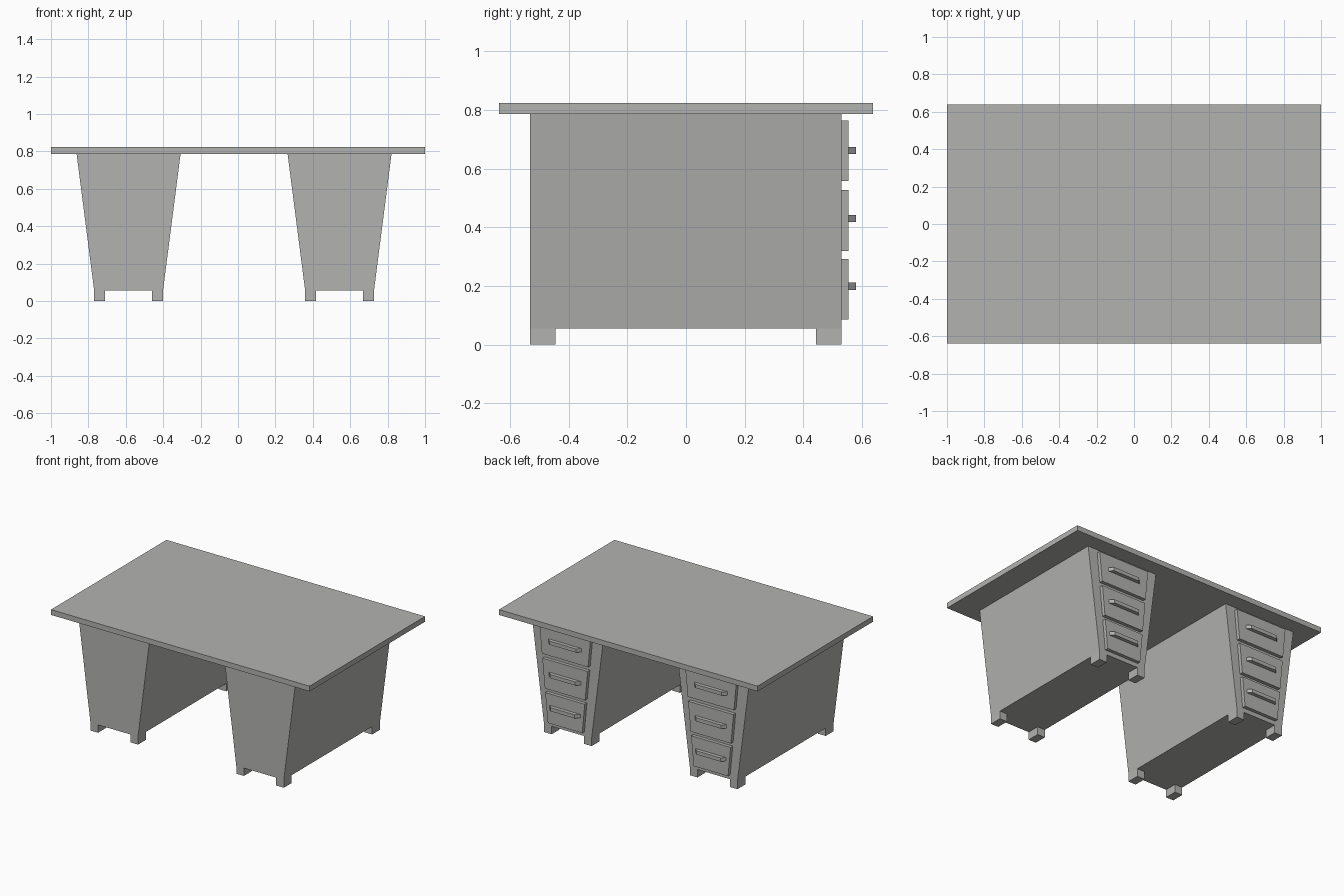
import bpy, bmesh
from mathutils import Vector

if "Cube" in bpy.data.objects:
    bpy.data.objects.remove(bpy.data.objects["Cube"])

TOP_Z, FOOT_Z = 0.787, 0.055
HALF_TOP, HALF_LOW = 0.278, 0.184     # pedestal half widths
Y0, Y1 = -0.532, 0.53                 # pedestal depth
DRAWER_Y, HANDLE_Y = 0.554, 0.58

grey = bpy.data.materials.new("dark_grey")
grey.diffuse_color = (0.45, 0.45, 0.44, 1)
grey.use_nodes = True
grey.node_tree.nodes["Principled BSDF"].inputs["Base Color"].default_value = grey.diffuse_color


def prism(name, pts, direction):
    """Closed solid made by extruding a polygon along a direction."""
    bm = bmesh.new()
    low = [bm.verts.new(p) for p in pts]
    high = [bm.verts.new(Vector(p) + Vector(direction)) for p in pts]
    bm.faces.new(low)
    bm.faces.new(high)
    for i in range(len(pts)):
        j = (i + 1) % len(pts)
        bm.faces.new((low[i], low[j], high[j], high[i]))
    bmesh.ops.recalc_face_normals(bm, faces=bm.faces)
    mesh = bpy.data.meshes.new(name)
    bm.to_mesh(mesh)
    bm.free()
    mesh.materials.append(grey)
    obj = bpy.data.objects.new(name, mesh)
    bpy.context.collection.objects.link(obj)
    return obj


def slab(name, cx, low_half, high_half, z0, z1, y0, y1):
    """Block with a trapezoid front."""
    return prism(name, [(cx - low_half, y0, z0), (cx + low_half, y0, z0),
                        (cx + high_half, y0, z1), (cx - high_half, y0, z1)],
                 (0, y1 - y0, 0))


def drawer_half(z):
    """Drawers taper a little less than the pedestal."""
    return 0.133 + (z - 0.085) * 0.096


# Desk top
slab("desk_top", 0, 1, 1, TOP_Z, 0.824, -0.638, 0.638)

for side, cx in (("left", -0.585), ("right", 0.543)):
    # Tapered pedestal
    slab(f"{side}_pedestal", cx, HALF_LOW, HALF_TOP, FOOT_Z, TOP_Z, Y0, Y1)

    # Four square feet
    for end, fy in (("front", Y0), ("back", Y1 - 0.087)):
        for edge, sign in (("outer", -1), ("inner", 1)):
            if side == "right":
                sign = -sign
            slab(f"{side}_{end}_{edge}_foot", cx + sign * (HALF_LOW - 0.0295),
                 0.0295, 0.0295, 0, FOOT_Z, fy, fy + 0.087)

    # Three drawer fronts, each with a pull with angled ends
    dx = cx + 0.005
    for i, (z0, hz, hw) in enumerate(((0.085, 0.187, 0.118),
                                      (0.32, 0.418, 0.122),
                                      (0.558, 0.65, 0.127))):
        z1 = z0 + 0.207
        slab(f"{side}_drawer_{i + 1}", dx, drawer_half(z0), drawer_half(z1),
             z0, z1, Y1, DRAWER_Y)
        prism(f"{side}_handle_{i + 1}",
              [(dx - hw, DRAWER_Y, hz), (dx + hw, DRAWER_Y, hz),
               (dx + hw - 0.025, HANDLE_Y, hz), (dx - hw + 0.025, HANDLE_Y, hz)],
              (0, 0, 0.025))
